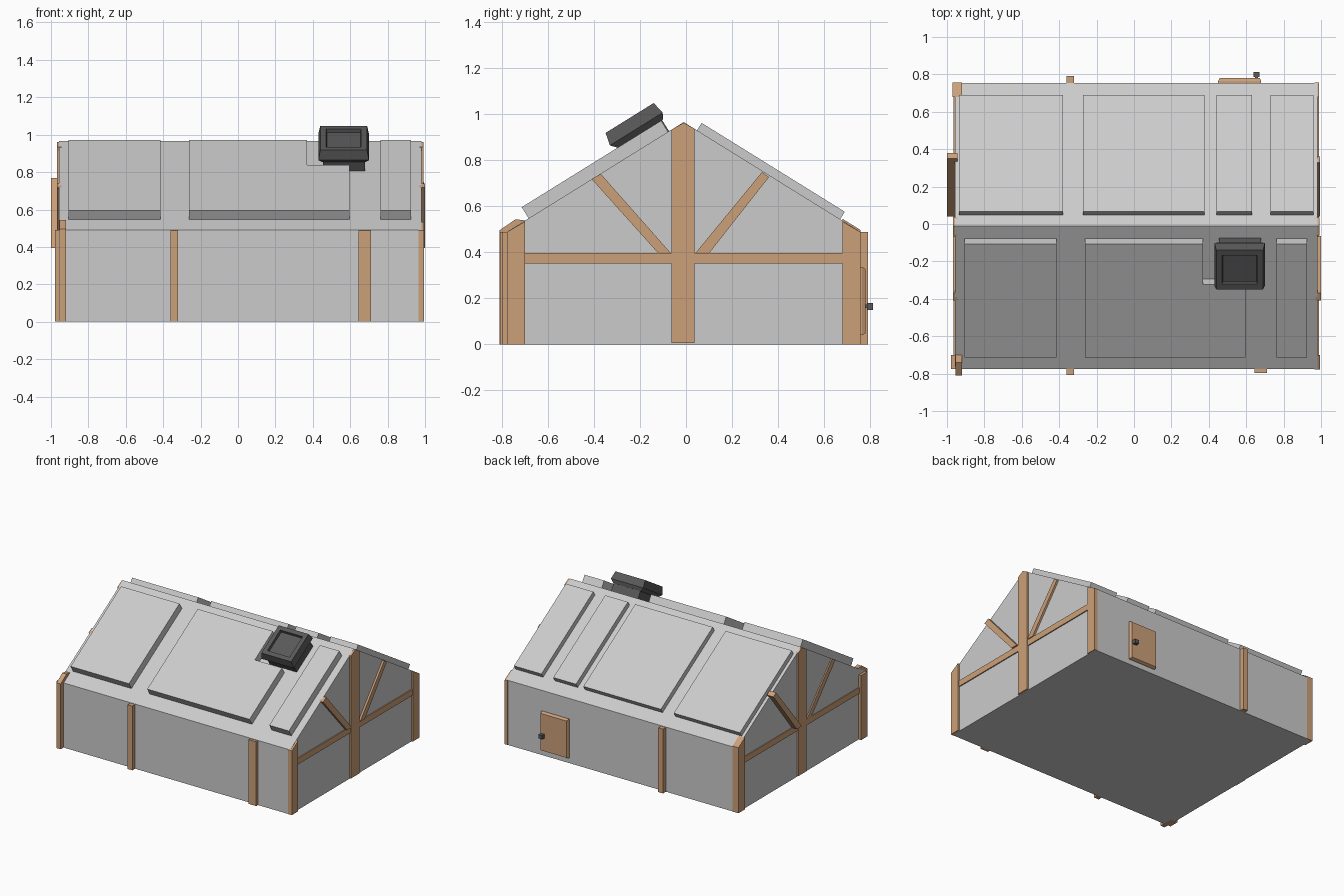
import bpy, bmesh

if "Cube" in bpy.data.objects:
    bpy.data.objects.remove(bpy.data.objects["Cube"])

def material(name, rgb):
    m = bpy.data.materials.new(name)
    m.diffuse_color = (*rgb, 1)
    m.use_nodes = True
    m.node_tree.nodes["Principled BSDF"].inputs["Base Color"].default_value = m.diffuse_color
    return m

WOOD = material("wood", (0.6, 0.35, 0.19))
BLACK = material("black", (0.1, 0.1, 0.1))

RIDGE_Y, RIDGE_Z = -0.01, 0.965
COS, SIN = 0.849, 0.527


def roof(side, s, h):
    """y, z of a point s down the slope from the ridge and h above it."""
    return RIDGE_Y + side * (COS * s + SIN * h), RIDGE_Z - SIN * s + COS * h


def finish(bm, name, mat):
    bmesh.ops.recalc_face_normals(bm, faces=bm.faces[:])
    me = bpy.data.meshes.new(name)
    bm.to_mesh(me)
    bm.free()
    ob = bpy.data.objects.new(name, me)
    bpy.context.collection.objects.link(ob)
    if mat:
        me.materials.append(mat)
    return ob


def loft(name, rings, mat=None, inset=None):
    """Skin a stack of matching rings; optionally recess the last face in steps."""
    bm = bmesh.new()
    vs = [[bm.verts.new(p) for p in r] for r in rings]
    n = len(vs[0])
    bm.faces.new(vs[0])
    cap = bm.faces.new(vs[-1])
    for a, b in zip(vs, vs[1:]):
        for i in range(n):
            bm.faces.new((a[i], a[(i + 1) % n], b[(i + 1) % n], b[i]))
    bmesh.ops.recalc_face_normals(bm, faces=bm.faces[:])
    for width, depth in inset or []:
        bmesh.ops.inset_region(bm, faces=[cap], thickness=width)
        bmesh.ops.inset_region(bm, faces=[cap], thickness=0.004, depth=-depth)
    return finish(bm, name, mat)


def prism(name, yz, x0, x1, mat=None):
    return loft(name, [[(x, y, z) for y, z in yz] for x in (x0, x1)], mat)


def box(name, x0, x1, y0, y1, z0, z1, mat=WOOD):
    return prism(name, [(y0, z0), (y1, z0), (y1, z1), (y0, z1)], x0, x1, mat)


# House body
prism("house_body", [(-0.775, 0), (-0.775, 0.49), (RIDGE_Y, RIDGE_Z), (0.755, 0.49), (0.755, 0)], -0.958, 0.98)


# Raised roof panels
def panel(name, side, x0, x1, s0, s1, h):
    yz = [roof(side, s, t) for s, t in ((s0, -0.005), (s1, -0.005), (s1, h), (s0, h))]
    prism(name, yz, x0, x1)


panel("roof_panel_front_left", -1, -0.905, -0.415, 0.08, 0.793, 0.057)
panel("roof_panel_front_right", -1, 0.762, 0.926, 0.08, 0.793, 0.057)
for i, (x0, x1) in enumerate([(-0.935, -0.38), (-0.272, 0.378), (0.44, 0.63), (0.73, 0.96)]):
    panel(f"roof_panel_back_{i + 1}", 1, x0, x1, 0.068, 0.80, 0.038)

# Notched front panel, an L shape lying on the slope
outline = [(-0.262, 0.08), (0.368, 0.08), (0.368, 0.335), (0.596, 0.335), (0.596, 0.793), (-0.262, 0.793)]
loft("roof_panel_front_notched", [[(x, *roof(-1, s, h)) for x, s in outline] for h in (-0.005, 0.057)])


# Roof vent with narrow base and recessed cap
def slope_ring(x0, x1, s0, s1, h):
    return [(x, *roof(-1, s, h)) for x, s in ((x0, s0), (x1, s0), (x1, s1), (x0, s1))]


loft("vent_base", [slope_ring(0.455, 0.68, 0.075, 0.303, h) for h in (-0.005, 0.065)], BLACK)
loft("vent_cap", [slope_ring(0.45, 0.68, 0.07, 0.303, 0.057),
                  slope_ring(0.43, 0.70, 0.056, 0.326, 0.083),
                  slope_ring(0.44, 0.69, 0.067, 0.313, 0.139)], BLACK, [(0.045, 0.02)])

# Gable timbers, on both ends
for label, xin, post_x, beam_x, brace_out in (("right", 0.97, 0.992, 0.988, (1.0, 0.995)),
                                              ("left", -0.945, -0.967, -0.964, (-0.967, -1.0))):
    prism(f"{label}_center_post", [(-0.062, 0.005), (0.036, 0.005), (0.036, 0.937),
                                   (RIDGE_Y, 0.962), (-0.062, 0.933)], xin, post_x, WOOD)
    box(f"{label}_beam_front", xin, beam_x, -0.77, -0.05, 0.35, 0.396)
    box(f"{label}_beam_back", xin, beam_x, 0.03, 0.75, 0.35, 0.396)
    prism(f"{label}_brace_front", [(-0.41, 0.718), (-0.37, 0.74), (-0.065, 0.395), (-0.12, 0.395)],
          xin, brace_out[0], WOOD)
    top = 0.02 if label == "left" else 0
    prism(f"{label}_brace_back", [(0.36 + top, 0.726 + top), (0.33 + top, 0.748 + top),
                                  (0.04, 0.395), (0.10, 0.395)], xin, brace_out[1], WOOD)

# Corner posts with sloping tops
prism("corner_post_front_right", [(-0.777, 0), (-0.70, 0), (-0.70, 0.533), (-0.777, 0.488)], 0.965, 0.995, WOOD)
prism("corner_post_back_right", [(0.757, 0), (0.68, 0), (0.68, 0.533), (0.757, 0.488)], 0.965, 0.99, WOOD)
prism("corner_post_back_left", [(0.757, 0), (0.68, 0), (0.68, 0.545), (0.757, 0.497)], -0.97, -0.92, WOOD)
front_left = [(-0.81, 0), (-0.70, 0), (-0.70, 0.538), (-0.74, 0.543), (-0.81, 0.495)]
prism("corner_post_front_left", front_left, -0.955, -0.92, WOOD)
box("corner_post_front_left_side", -0.978, -0.95, -0.775, -0.70, 0, 0.49)

# Wall posts
box("front_post_left", -0.36, -0.32, -0.808, -0.77, 0, 0.487)
box("front_post_right", 0.645, 0.71, -0.796, -0.77, 0, 0.487)
box("back_post", -0.36, -0.32, 0.75, 0.79, 0, 0.487)

# Door with chamfered edge and knob
loft("door", [[(x, y, z) for x, z in ((0.45 + c, 0.04 + c), (0.68 - c, 0.04 + c), (0.68 - c, 0.335 - c), (0.45 + c, 0.335 - c))]
              for y, c in ((0.75, 0), (0.765, 0), (0.78, 0.008))], WOOD)
box("door_knob_stem", 0.648, 0.662, 0.775, 0.795, 0.158, 0.172, BLACK)
box("door_knob", 0.638, 0.67, 0.785, 0.812, 0.15, 0.18, BLACK)
